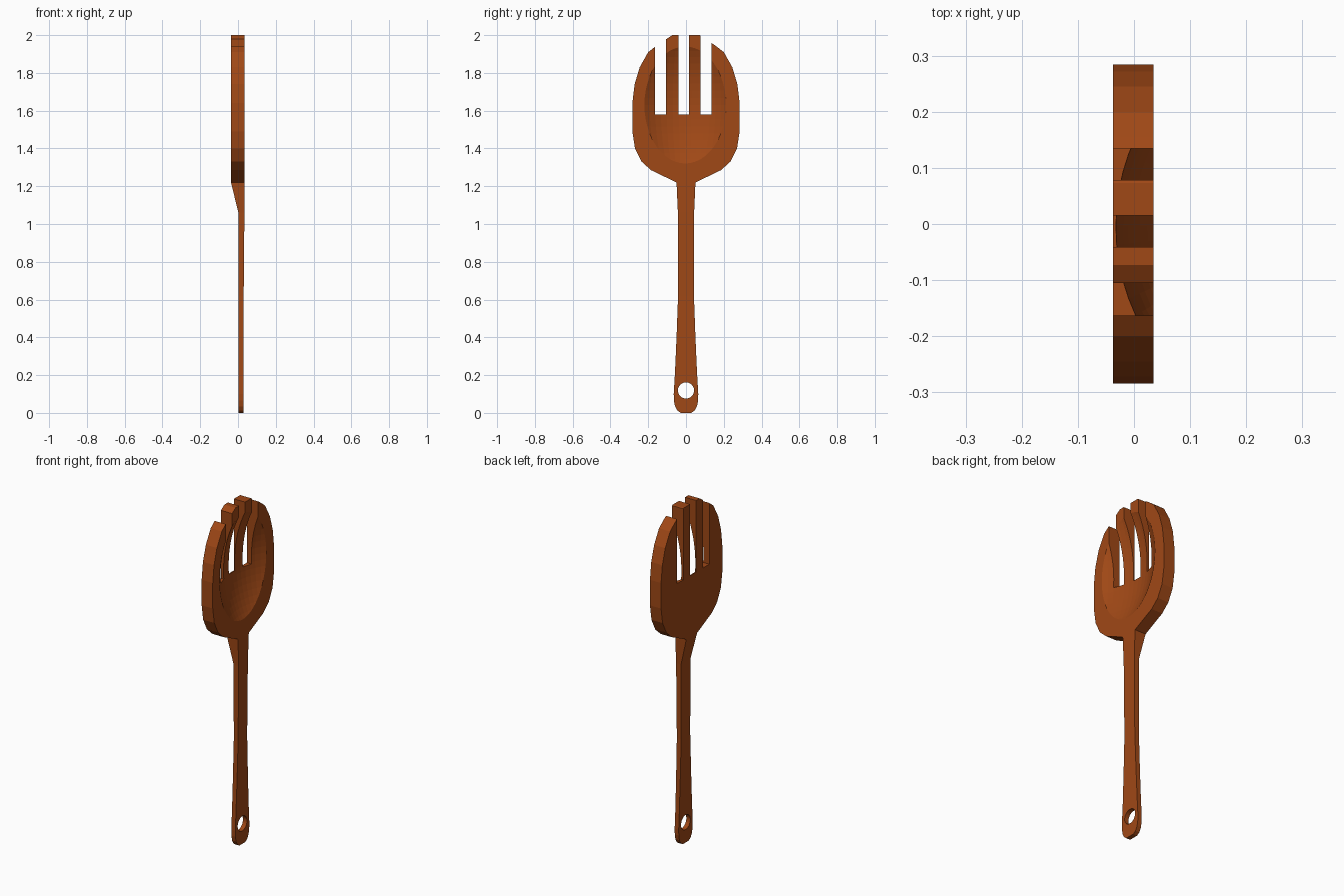
import bpy, bmesh
from mathutils import Matrix

if "Cube" in bpy.data.objects:
    bpy.data.objects.remove(bpy.data.objects["Cube"])

wood = bpy.data.materials.new("warm_wood")
wood.diffuse_color = (0.35, 0.065, 0.008, 1)
wood.use_nodes = True
wood.node_tree.nodes["Principled BSDF"].inputs["Base Color"].default_value = wood.diffuse_color


def add_object(name, bm):
    bmesh.ops.recalc_face_normals(bm, faces=bm.faces)
    mesh = bpy.data.meshes.new(name)
    bm.to_mesh(mesh)
    bm.free()
    ob = bpy.data.objects.new(name, mesh)
    bpy.context.collection.objects.link(ob)
    ob.data.materials.append(wood)
    return ob


# Whole utensil as a loft: (z, half width, back x, front x)
B, F = -0.037, 0.035
stations = [
    (0.0, 0.027, 0.002, 0.028), (0.012, 0.045, 0.002, 0.028),
    (0.035, 0.058, 0.002, 0.028), (0.065, 0.064, 0.002, 0.028),
    (0.10, 0.065, 0.002, 0.028), (0.22, 0.058, 0.002, 0.028),
    (0.40, 0.050, 0.002, 0.029), (0.62, 0.042, 0.002, 0.030),
    (1.06, 0.043, 0.002, 0.034), (1.22, 0.050, B, F),
    (1.285, 0.185, B, F), (1.33, 0.235, B, F), (1.40, 0.270, B, F),
    (1.49, 0.284, B, F), (1.64, 0.284, B, F), (1.74, 0.272, B, F),
    (1.83, 0.245, B, F), (1.91, 0.200, B, F), (1.945, 0.155, B, F),
    (2.0, 0.073, B, F)]
bm = bmesh.new()
rings = [[bm.verts.new(p) for p in ((a, -w, z), (b, -w, z), (b, w, z), (a, w, z))]
         for z, w, a, b in stations]
for lo, hi in zip(rings, rings[1:]):
    for i in range(4):
        j = (i + 1) % 4
        bm.faces.new((lo[i], lo[j], hi[j], hi[i]))
bm.faces.new(rings[0])
bm.faces.new(rings[-1])
body = add_object("spork", bm)

cutters = []

# Bowl hollow: shallow cap of a large ellipsoid
bm = bmesh.new()
bmesh.ops.create_uvsphere(bm, u_segments=64, v_segments=40, radius=1)
bmesh.ops.transform(bm, verts=bm.verts, matrix=Matrix.Translation((F + 0.231, -0.004, 1.63))
                    @ Matrix.Diagonal((0.3, 0.339, 0.486, 1)))
cutters.append(add_object("bowl_cutter", bm))

# Slots between the tines
for y0, y1 in ((-0.163, -0.105), (-0.041, 0.015), (0.078, 0.135)):
    bm = bmesh.new()
    bmesh.ops.create_cube(bm, size=1)
    bmesh.ops.transform(bm, verts=bm.verts, matrix=Matrix.Translation((0, (y0 + y1) / 2, 1.88))
                        @ Matrix.Diagonal((0.3, y1 - y0, 0.6, 1)))
    cutters.append(add_object("slot_cutter", bm))

# Hanging hole in the handle
bm = bmesh.new()
bmesh.ops.create_cone(bm, cap_ends=True, segments=32, radius1=0.043, radius2=0.043, depth=0.3)
bmesh.ops.transform(bm, verts=bm.verts, matrix=Matrix.Translation((0, 0, 0.119))
                    @ Matrix.Rotation(1.5707963, 4, 'Y'))
cutters.append(add_object("hole_cutter", bm))

for c in cutters:
    m = body.modifiers.new(c.name, 'BOOLEAN')
    m.operation = 'DIFFERENCE'
    m.solver = 'EXACT'
    m.object = c
    c.hide_render = True
    c.hide_viewport = False
    c.display_type = 'WIRE'

# Bake the cuts and drop the helpers
dg = bpy.context.evaluated_depsgraph_get()
result = bpy.data.meshes.new_from_object(body.evaluated_get(dg))
body.modifiers.clear()
body.data = result
for c in cutters:
    bpy.data.objects.remove(c)
